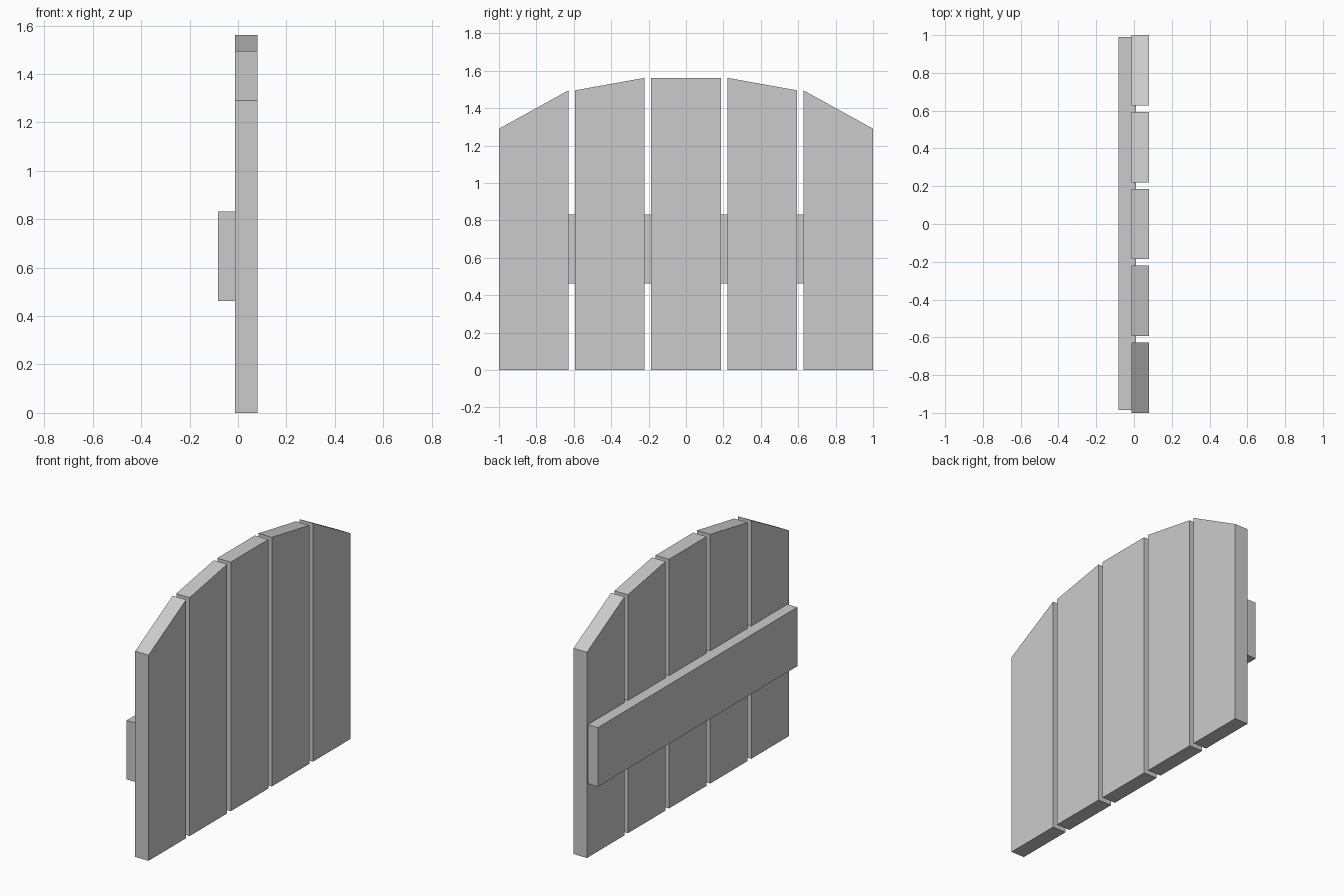
import bpy, bmesh

if "Cube" in bpy.data.objects:
    bpy.data.objects.remove(bpy.data.objects["Cube"])

PLANK_W = 0.372
PITCH = 0.407
X_BACK, X_FRONT = -0.013, 0.08


def extrude_profile(name, profile, x0, x1):
    """Extrude a closed (y, z) profile along x."""
    bm = bmesh.new()
    face = bm.faces.new([bm.verts.new((x0, y, z)) for y, z in profile])
    ext = bmesh.ops.extrude_face_region(bm, geom=[face])
    moved = [v for v in ext["geom"] if isinstance(v, bmesh.types.BMVert)]
    bmesh.ops.translate(bm, verts=moved, vec=(x1 - x0, 0, 0))
    bmesh.ops.recalc_face_normals(bm, faces=bm.faces)
    mesh = bpy.data.meshes.new(name)
    bm.to_mesh(mesh)
    bm.free()
    obj = bpy.data.objects.new(name, mesh)
    bpy.context.collection.objects.link(obj)
    return obj


# Upright planks: top heights at the -y and +y edges form the arch
tops = [(1.29, 1.495), (1.495, 1.562), (1.562, 1.562), (1.562, 1.495), (1.495, 1.29)]
for i, (z_left, z_right) in enumerate(tops):
    centre = (i - 2) * PITCH
    y0, y1 = centre - PLANK_W / 2, centre + PLANK_W / 2
    extrude_profile(f"plank_{i + 1}", [(y0, 0), (y1, 0), (y1, z_right), (y0, z_left)],
                    X_BACK, X_FRONT)

# Cross rail on the back, sunk slightly into the planks
extrude_profile("cross_rail", [(-0.985, 0.462), (0.99, 0.462), (0.99, 0.832), (-0.985, 0.832)],
                -0.082, 0.01)
